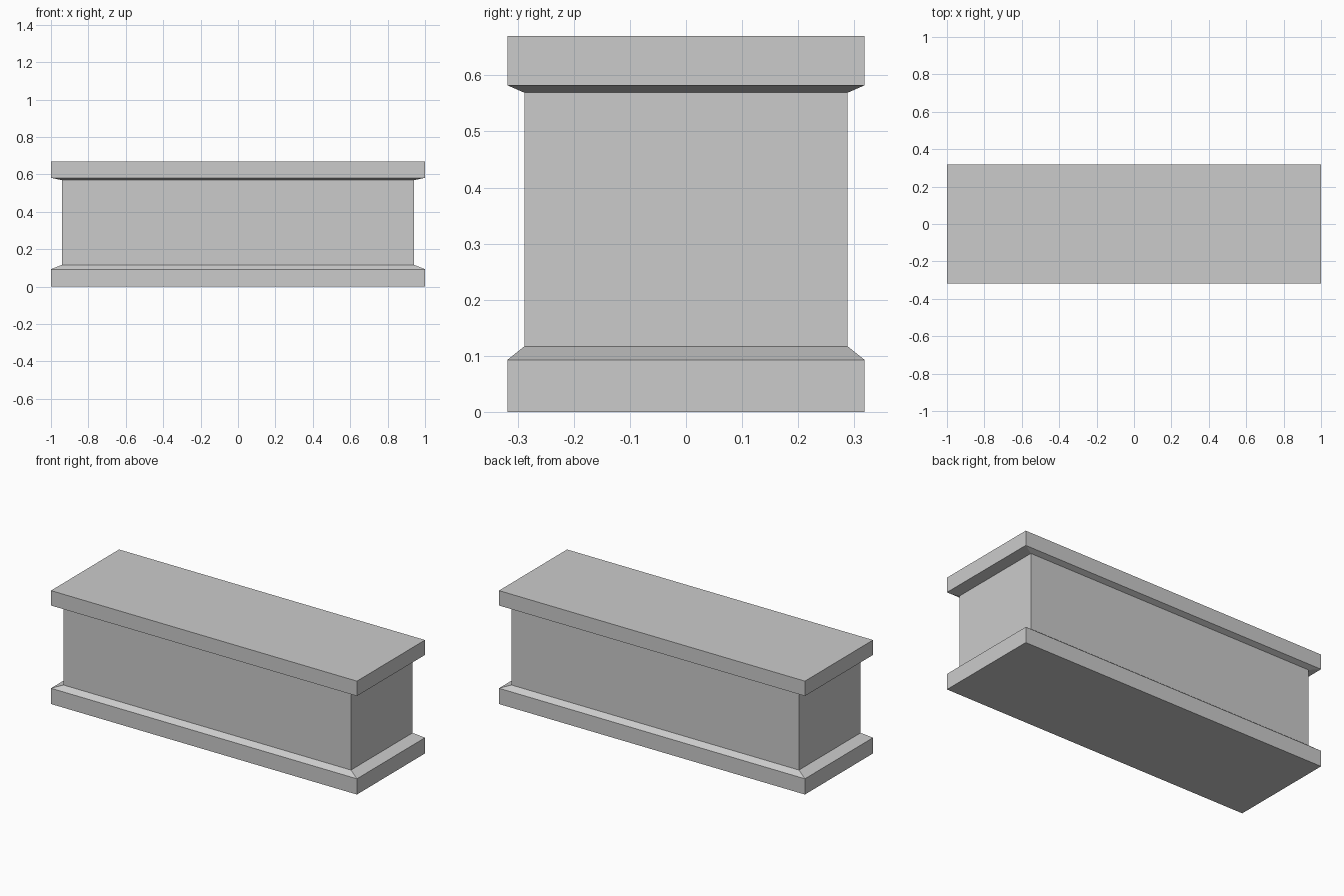
import bpy
import bmesh

if "Cube" in bpy.data.objects:
    bpy.data.objects.remove(bpy.data.objects["Cube"])

# Moulding profile from bottom to top: half width (x), half depth (y), height (z)
OUTER = (1.0, 0.318)
INNER = (0.94, 0.288)
PROFILE = [
    (*OUTER, 0.0), (*OUTER, 0.093),    # base slab
    (*INNER, 0.117), (*INNER, 0.569),  # sloped step and recessed body
    (*OUTER, 0.582), (*OUTER, 0.67),   # sloped underside and top slab
]


def loft_rectangles(name, profile):
    """Join stacked rectangles into one closed, flat-faced mesh."""
    bm = bmesh.new()
    rings = [[bm.verts.new((sx * x, sy * y, z))
              for sx, sy in ((-1, -1), (1, -1), (1, 1), (-1, 1))]
             for x, y, z in profile]
    for low, high in zip(rings, rings[1:]):
        for i in range(4):
            j = (i + 1) % 4
            bm.faces.new((low[i], low[j], high[j], high[i]))
    bm.faces.new(rings[0][::-1])
    bm.faces.new(rings[-1])
    mesh = bpy.data.meshes.new(name)
    bm.to_mesh(mesh)
    bm.free()
    obj = bpy.data.objects.new(name, mesh)
    bpy.context.collection.objects.link(obj)
    return obj


# Rectangular plinth with base, body and cap in one closed shell
loft_rectangles("plinth", PROFILE)
